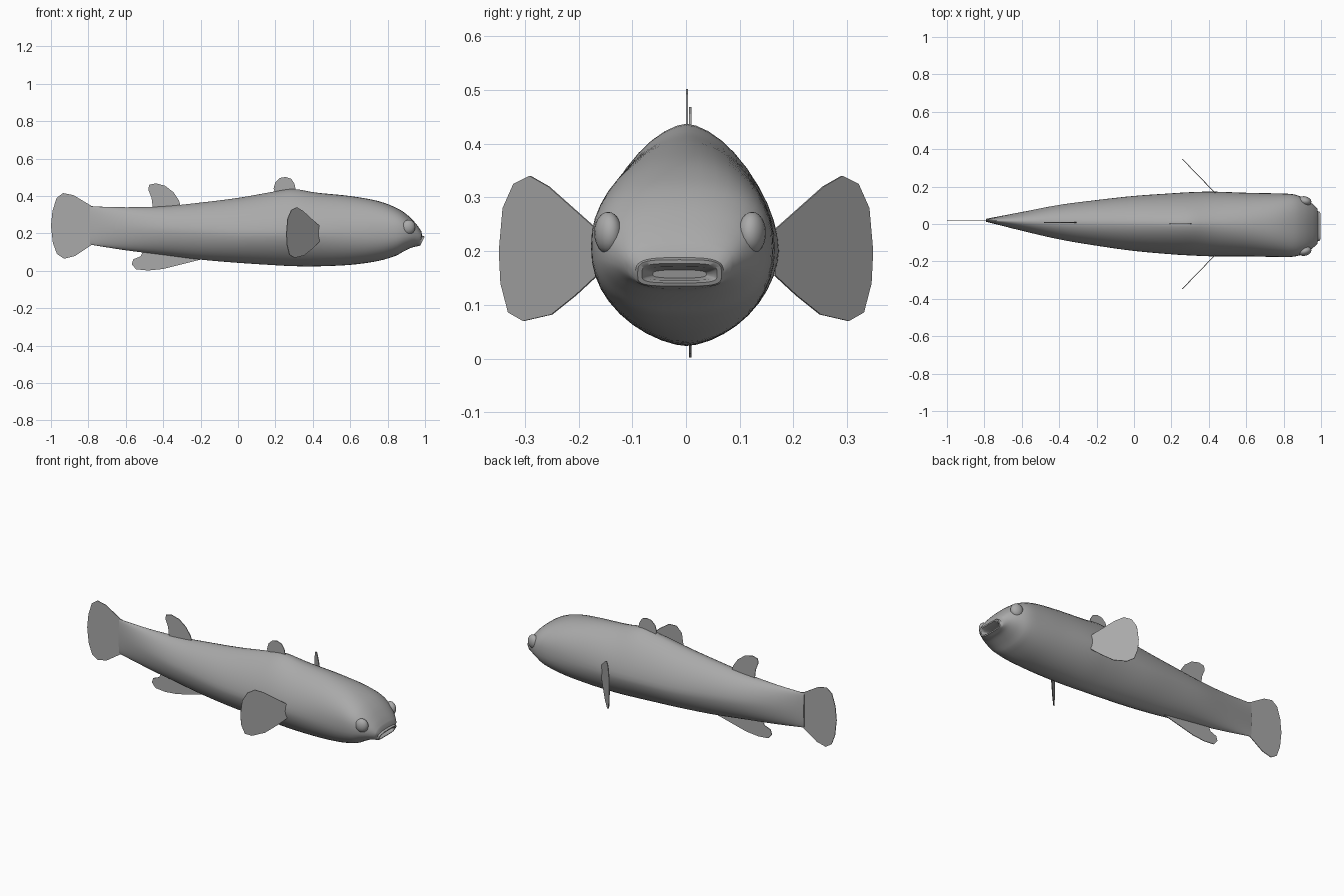
import bpy, bmesh, math
from mathutils import Vector

if "Cube" in bpy.data.objects:
    bpy.data.objects.remove(bpy.data.objects["Cube"])

grey = bpy.data.materials.new("fish grey")
grey.diffuse_color = (0.4, 0.4, 0.4, 1)
grey.use_nodes = True
grey.node_tree.nodes["Principled BSDF"].inputs["Base Color"].default_value = grey.diffuse_color


def finish(name, bm, angle=None):
    bmesh.ops.recalc_face_normals(bm, faces=bm.faces)
    me = bpy.data.meshes.new(name)
    bm.to_mesh(me)
    bm.free()
    me.materials.append(grey)
    ob = bpy.data.objects.new(name, me)
    bpy.context.collection.objects.link(ob)
    if angle:
        bpy.ops.object.select_all(action='DESELECT')
        ob.select_set(True)
        bpy.context.view_layer.objects.active = ob
        bpy.ops.object.shade_smooth_by_angle(angle=math.radians(angle))
    return ob


# Body stations: x, centre y, half width, bottom, widest height, top, roundness
STATIONS = [
    (-0.79, .02, .008, .14, .24, .345, 2.0),
    (-0.60, .014, .05, .11, .23, .34, 1.9),
    (-0.40, .01, .092, .085, .22, .345, 1.8),
    (-0.20, .006, .122, .06, .21, .365, 1.75),
    (0.00, .003, .147, .043, .20, .39, 1.7),
    (0.20, .001, .163, .03, .20, .425, 1.65),
    (0.30, .001, .169, .025, .20, .437, 1.65),
    (0.42, 0, .173, .024, .20, .418, 1.75),
    (0.60, -.003, .17, .032, .20, .40, 1.95),
    (0.75, -.006, .17, .053, .205, .373, 2.2),
    (0.85, -.008, .167, .083, .21, .335, 2.4),
    (0.91, -.01, .148, .107, .205, .295, 2.4),
    (0.955, -.011, .118, .125, .19, .248, 2.5),
    (0.98, -.012, .095, .13, .172, .212, 2.8),
]
# Lips and mouth cavity
LIPS = [
    (0.985, -.012, .082, .132, .157, .188, 3.5),
    (0.997, -.012, .078, .135, .157, .184, 4),
    (0.997, -.012, .070, .141, .157, .177, 4),
    (0.98, -.012, .064, .146, .157, .171, 4),
    (0.93, -.012, .05, .15, .157, .165, 3),
]
SEG = 40


def spline(a, b, c, d, t):
    return tuple(q + .5 * t * (r - p + t * (2*p - 5*q + 4*r - s + t * (3*(q - r) + s - p)))
                 for p, q, r, s in zip(a, b, c, d))


rows = []
n = len(STATIONS)
for i in range(n - 1):
    pts = [STATIONS[min(max(i + k, 0), n - 1)] for k in (-1, 0, 1, 2)]
    rows += [spline(*pts, j / 4) for j in range(4)]
rows += [STATIONS[-1]] + LIPS

bm = bmesh.new()
rings = []
for x, cy, w, lo, mid, hi, p in rows:
    ring = []
    tilt = .5 * max(0, min(1, (x - .85) / .12))   # chin sits behind the upper lip
    for k in range(SEG):
        a = 2 * math.pi * k / SEG
        c, s = math.cos(a), math.sin(a)
        y = cy + w * math.copysign(abs(c) ** (2 / p), c)
        h = (hi - mid) if s > 0 else (mid - lo)
        z = mid + h * math.copysign(abs(s) ** (2 / p), s)
        ring.append(bm.verts.new((x + tilt * min(0, z - .18), y, z)))
    rings.append(ring)
for r0, r1 in zip(rings, rings[1:]):
    for k in range(SEG):
        m = (k + 1) % SEG
        bm.faces.new((r0[k], r0[m], r1[m], r1[k]))
bm.faces.new(rings[0])
bm.faces.new(rings[-1])
finish("body", bm, 50)

# Eyes
for name, y, turn in (("right_eye", -.145, -1), ("left_eye", .123, 1)):
    bm = bmesh.new()
    bmesh.ops.create_uvsphere(bm, u_segments=20, v_segments=12, radius=1)
    bmesh.ops.scale(bm, vec=(.036, .025, .039), verts=bm.verts)
    eye = finish(name, bm, 60)
    eye.location = (.913, y, .234)
    eye.rotation_euler = (0, 0, -turn * .25)


def fin(name, outline, place):
    """Thin plate from an outline, lifted into space by place(u, z)."""
    bm = bmesh.new()
    f = bm.faces.new([bm.verts.new(place(u, z)) for u, z in outline])
    f.normal_update()
    half = f.normal * .002
    top = bmesh.ops.extrude_face_region(bm, geom=[f])
    bmesh.ops.translate(bm, vec=half * 2,
                        verts=[v for v in top['geom'] if isinstance(v, bmesh.types.BMVert)])
    bmesh.ops.translate(bm, vec=-half, verts=bm.verts)
    if len([g for g in bm.faces if len(g.verts) > 4]) < 2:
        bmesh.ops.holes_fill(bm, edges=bm.edges)
    return finish(name, bm)


# Upright fins along the middle
fin("front_dorsal_fin", [(.2, .41), (.19, .44), (.2, .474), (.225, .497), (.255, .502),
                         (.285, .492), (.302, .465), (.312, .42)],
    lambda u, z: (u, .002, z))
fin("rear_dorsal_fin", [(-.305, .34), (-.315, .375), (-.345, .42), (-.39, .455), (-.44, .468),
                        (-.475, .46), (-.48, .435), (-.462, .39), (-.455, .33)],
    lambda u, z: (u, .008, z))
fin("belly_fin", [(-.18, .065), (-.3, .035), (-.40, .01), (-.48, .002), (-.545, .008),
                  (-.568, .035), (-.56, .062), (-.52, .078), (-.5, .12), (-.3, .1)],
    lambda u, z: (u, .008, z))
fin("tail_fin", [(-.72, .15), (-.785, .137), (-.87, .08), (-.93, .065), (-.968, .09),
                 (-.99, .15), (-1, .24), (-.992, .32), (-.97, .39), (-.935, .416),
                 (-.88, .405), (-.785, .348), (-.72, .33)],
    lambda u, z: (u, .02, z))

# Side fins sweep outward and back
SIDE = [(.165, .155), (.205, .118), (.25, .082), (.302, .07), (.33, .086), (.344, .14),
        (.347, .2), (.34, .28), (.32, .325), (.29, .34), (.255, .32), (.165, .24)]
for name, s in (("right_side_fin", -1), ("left_side_fin", 1)):
    fin(name, SIDE, lambda u, z: (.43 - (u - .17) * .97, s * u, z))
